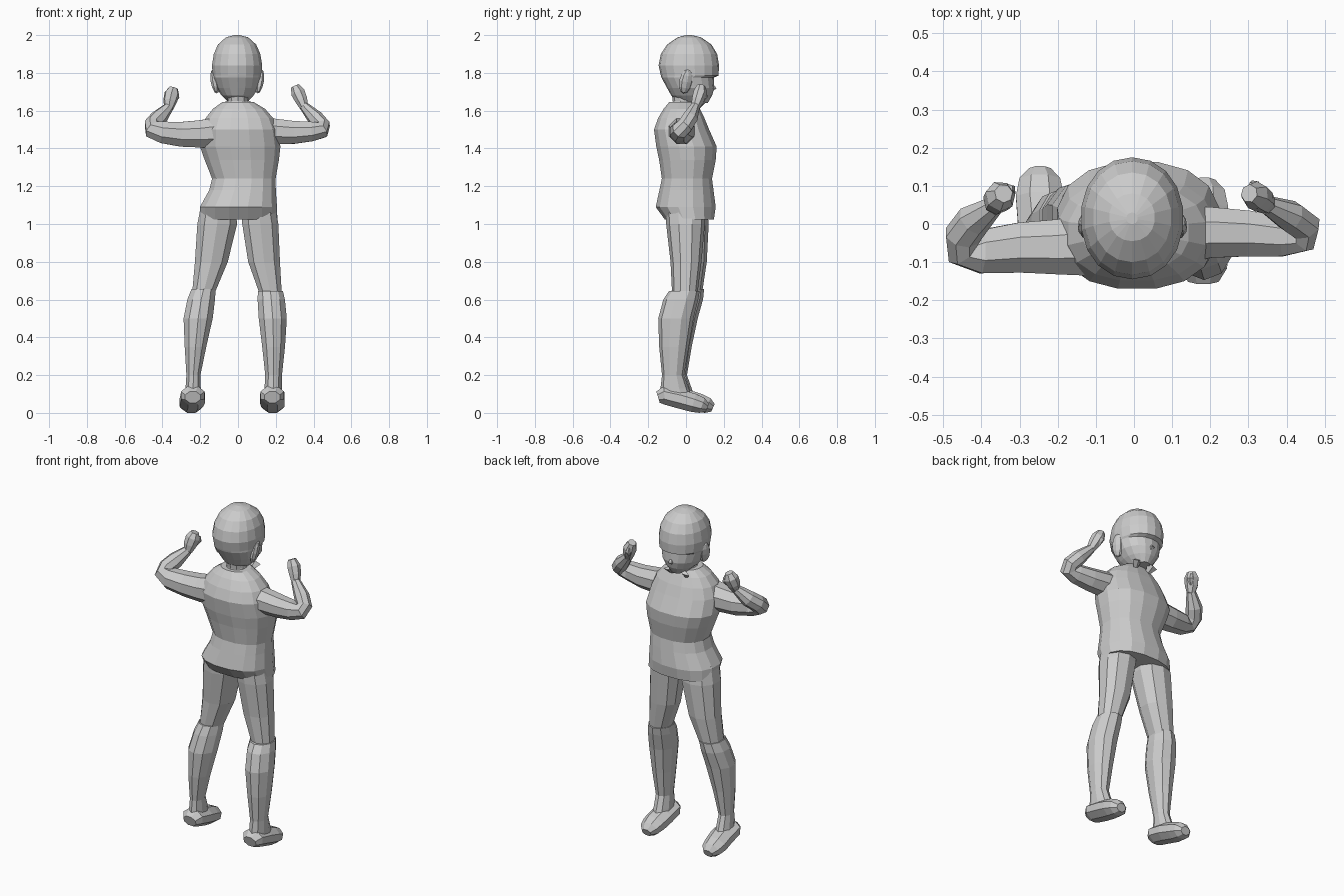
import bpy, bmesh, math
from mathutils import Vector


def skin(name, rings):
    """Bridge equal-sized point rings into a closed flat-shaded mesh."""
    bm = bmesh.new()
    loops = [[bm.verts.new(p) for p in r] for r in rings]
    n = len(loops[0])
    for a, b in zip(loops, loops[1:]):
        for i in range(n):
            j = (i + 1) % n
            bm.faces.new((a[i], a[j], b[j], b[i]))
    bm.faces.new(loops[0])
    bm.faces.new(loops[-1])
    bmesh.ops.recalc_face_normals(bm, faces=bm.faces)
    me = bpy.data.meshes.new(name)
    bm.to_mesh(me)
    bm.free()
    ob = bpy.data.objects.new(name, me)
    bpy.context.collection.objects.link(ob)
    return ob


def stack(name, levels, sides=10, power=2.0):
    """Horizontal sections given as (z, x min, x max, y min, y max)."""
    rings = []
    for z, x0, x1, y0, y1 in levels:
        ring = []
        for i in range(sides):
            t = 2 * math.pi * (i + 0.5) / sides
            c, s = math.cos(t), math.sin(t)
            ring.append(((x0 + x1) / 2 + (x1 - x0) / 2 * math.copysign(abs(c) ** (2 / power), c),
                         (y0 + y1) / 2 + (y1 - y0) / 2 * math.copysign(abs(s) ** (2 / power), s), z))
        rings.append(ring)
    return skin(name, rings)


def tube(name, path, sides=8):
    """Sweep along (x, y, z, radius) points with a transported frame."""
    pts = [Vector(p[:3]) for p in path]
    rings, u, last = [], Vector((0, 0, 1)), None
    for i, p in enumerate(pts):
        a = (p - pts[i - 1]).normalized() if i else Vector()
        b = (pts[i + 1] - p).normalized() if i < len(pts) - 1 else Vector()
        t = (a + b).normalized()
        if last:
            u = last.rotation_difference(t) @ u
        u = (u - t * u.dot(t)).normalized()
        v = t.cross(u)
        last = t
        r = path[i][3]
        rings.append([p + r * (u * math.cos(k) + v * math.sin(k))
                      for k in (2 * math.pi * (j + 0.5) / sides for j in range(sides))])
    return skin(name, rings)


# Head: hair cap with a fringe step above the face (face looks to +y)
stack("head", [
    (2.0, -.02, .01, .0, .03), (1.988, -.065, .055, -.045, .08),
    (1.95, -.108, .098, -.1, .135), (1.9, -.13, .12, -.133, .165),
    (1.84, -.14, .13, -.145, .175), (1.785, -.135, .125, -.133, .172),
    (1.775, -.133, .123, -.13, .147), (1.72, -.115, .11, -.1, .15),
    (1.68, -.088, .083, -.078, .138), (1.64, -.045, .045, -.03, .115)], 18, 2.1)
stack("neck", [(1.72, -.06, .055, -.08, .045), (1.65, -.056, .056, -.07, .045),
               (1.58, -.085, .085, -.08, .06)], 10)

# Nose and ears
tube("nose", [(-.003, .135, 1.745, .006), (-.003, .15, 1.72, .014), (-.003, .135, 1.705, .008)], 5)
for side in (-1, 1):
    bpy.ops.mesh.primitive_uv_sphere_add(segments=8, ring_count=6, radius=1,
                                         location=(side * .118 - .004, 0, 1.755))
    ear = bpy.context.object
    ear.name = "ear"
    ear.scale = (.022, .038, .066)
    ear.rotation_euler = (-.15, side * .2, side * .3)

# Tunic with chest, pinched waist and flared hem
stack("tunic", [
    (1.645, -.085, .085, -.09, .055), (1.61, -.135, .145, -.12, .075),
    (1.56, -.175, .19, -.15, .1), (1.5, -.2, .215, -.172, .125),
    (1.41, -.205, .228, -.16, .165), (1.34, -.18, .22, -.145, .16),
    (1.24, -.14, .202, -.13, .14), (1.18, -.155, .203, -.143, .148),
    (1.09, -.205, .21, -.163, .16), (1.025, -.205, .212, -.115, .15)], 16, 2.3)

# Collar points below the chin
for side in (-1, 1):
    bpy.ops.mesh.primitive_cone_add(vertices=4, radius1=.035, radius2=.004, depth=.07,
                                    location=(side * .045, .072, 1.62))
    flap = bpy.context.object
    flap.name = "collar_point"
    flap.scale = (1, .35, 1)
    flap.rotation_euler = (math.radians(145), side * .3, 0)

# Raised arms: shoulder, elbow, wrist, fist
tube("left_arm", [
    (-.1, -.055, 1.485, .088), (-.2, -.06, 1.477, .078), (-.3, -.062, 1.475, .071),
    (-.4, -.072, 1.485, .062), (-.448, -.064, 1.498, .052), (-.45, -.03, 1.525, .048),
    (-.42, .01, 1.56, .046), (-.365, .05, 1.62, .026)])
tube("right_arm", [
    (.1, -.03, 1.495, .084), (.2, -.022, 1.49, .072), (.3, -.025, 1.485, .065),
    (.39, -.033, 1.49, .056), (.44, -.03, 1.497, .048), (.445, -.005, 1.52, .045),
    (.41, .02, 1.56, .043), (.348, .05, 1.625, .025)])
tube("left_fist", [(-.366, .048, 1.612, .024), (-.36, .06, 1.65, .037),
                   (-.35, .073, 1.69, .041), (-.342, .08, 1.72, .025)], 7)
tube("right_fist", [(.35, .048, 1.618, .024), (.336, .062, 1.655, .034),
                    (.318, .075, 1.695, .038), (.302, .08, 1.73, .024)], 7)
tube("left_thumb", [(-.345, .075, 1.645, .015), (-.325, .09, 1.672, .017), (-.327, .095, 1.695, .01)], 5)
tube("right_thumb", [(.325, .075, 1.65, .015), (.315, .1, 1.68, .017), (.308, .1, 1.705, .01)], 5)

# Trouser legs
stack("left_trouser", [(1.1, -.2, -.01, -.1, .11), (1.0, -.22, 0, -.095, .12),
                       (.8, -.232, -.05, -.07, .11), (.64, -.245, -.118, -.062, .086)], 10, 2.2)
stack("right_trouser", [(1.1, .015, .2, -.11, .1), (1.0, .018, .218, -.105, .1),
                        (.8, .05, .226, -.082, .082), (.64, .108, .234, -.074, .062)], 10, 2.2)

# Boot shafts with calf swell, topped slightly wider than the knee
stack("left_boot", [(.655, -.25, -.115, -.072, .096), (.6, -.272, -.118, -.095, .09),
                    (.5, -.292, -.13, -.12, .062), (.35, -.285, -.165, -.115, .03),
                    (.2, -.275, -.197, -.098, .005), (.13, -.28, -.195, -.105, .03),
                    (.08, -.285, -.195, -.105, .05)], 10)
stack("right_boot", [(.645, .102, .241, -.09, .072), (.6, .1, .252, -.12, .065),
                     (.5, .106, .262, -.147, .04), (.35, .125, .252, -.142, .015),
                     (.2, .142, .235, -.127, -.01), (.13, .138, .235, -.135, .015),
                     (.08, .135, .235, -.135, .035)], 10)

# Feet, toes pitched slightly down
for name, x, dx, y in (("left_foot", -.24, -.006, 0), ("right_foot", .182, .002, -.03)):
    tube(name, [(x, -.118 + y, .09, .034), (x, -.085 + y, .1, .053), (x, .0 + y, .08, .055),
                (x + dx, .07 + y, .06, .053), (x + dx, .115 + y, .046, .045),
                (x + dx, .143 + y, .034, .024)], 8)
for ob in bpy.data.objects:
    if ob.name.endswith("foot"):
        # widen the shoe and rest it on the ground
        mx = sum(v.co.x for v in ob.data.vertices) / len(ob.data.vertices)
        for v in ob.data.vertices:
            v.co.x = mx + (v.co.x - mx) * 1.28
        low = min(v.co.z for v in ob.data.vertices)
        for v in ob.data.vertices:
            v.co.z -= low
